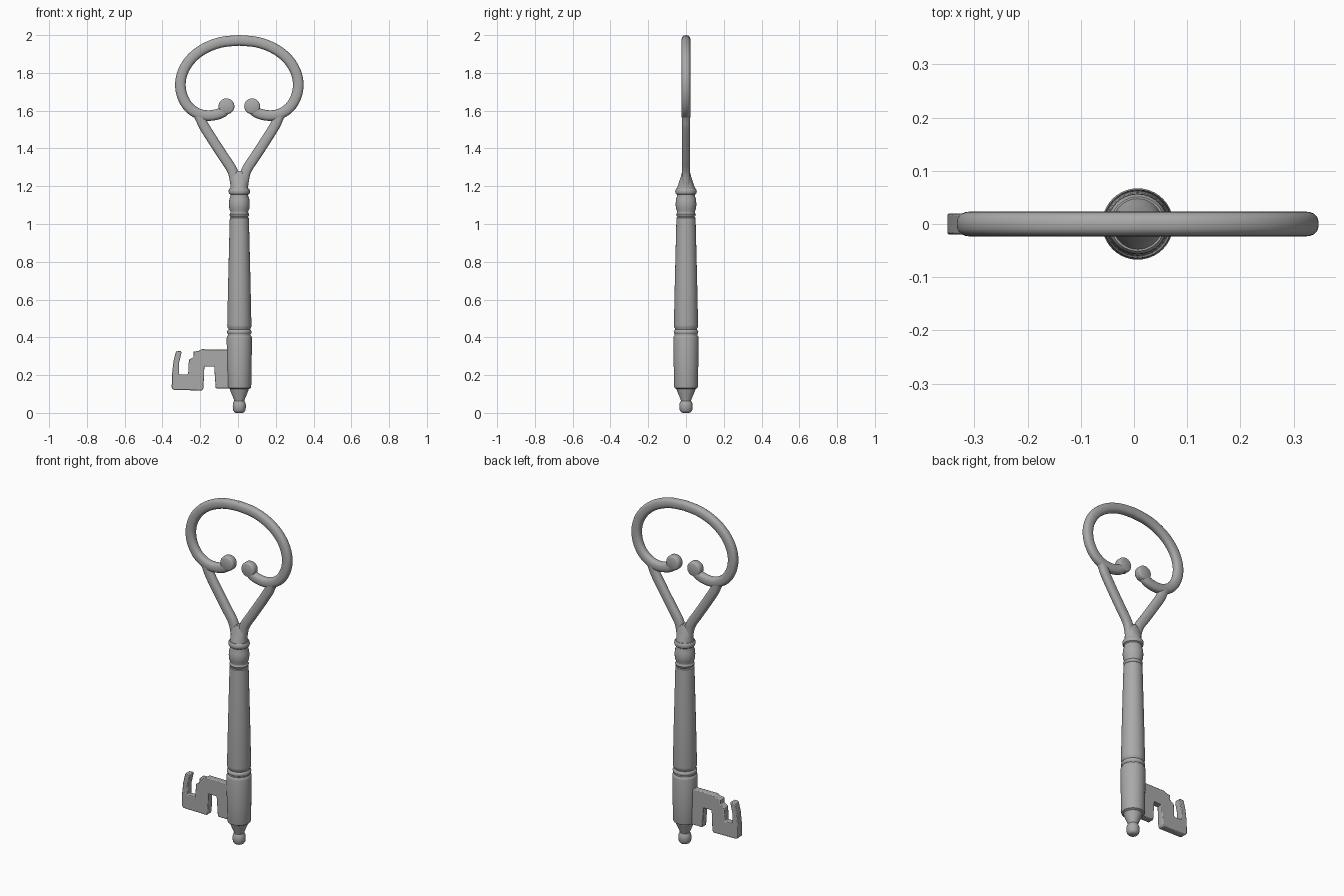
import bpy, bmesh, math
from mathutils import Vector

if "Cube" in bpy.data.objects:
    bpy.data.objects.remove(bpy.data.objects["Cube"])

CX = 0.007  # axis of the key shaft
metal = bpy.data.materials.new("grey_metal")
metal.diffuse_color = (0.4, 0.4, 0.4, 1)
metal.use_nodes = True
metal.node_tree.nodes["Principled BSDF"].inputs["Base Color"].default_value = metal.diffuse_color


def finish(name, bm, angle=35):
    bmesh.ops.recalc_face_normals(bm, faces=bm.faces[:])
    me = bpy.data.meshes.new(name)
    bm.to_mesh(me)
    bm.free()
    ob = bpy.data.objects.new(name, me)
    bpy.context.collection.objects.link(ob)
    me.materials.append(metal)
    bpy.ops.object.select_all(action='DESELECT')
    ob.select_set(True)
    bpy.context.view_layer.objects.active = ob
    bpy.ops.object.shade_smooth_by_angle(angle=math.radians(angle))
    return ob


def skin(bm, rings):
    """Bridge rings of points and cap both ends."""
    vs = [[bm.verts.new(p) for p in r] for r in rings]
    n = len(vs[0])
    for a, b in zip(vs, vs[1:]):
        for i in range(n):
            j = (i + 1) % n
            bm.faces.new((a[i], a[j], b[j], b[i]))
    bm.faces.new(vs[0])
    bm.faces.new(vs[-1])


def lathe(name, profile, n=40):
    """Profile rows: z, x radius, y radius."""
    bm = bmesh.new()
    ang = [2 * math.pi * i / n for i in range(n)]
    skin(bm, [[(CX + rx * math.cos(t), ry * math.sin(t), z) for t in ang]
              for z, rx, ry in profile])
    return finish(name, bm)


def spline(pts, steps=8):
    """Catmull-Rom through 2D points."""
    p = [Vector(q) for q in pts]
    p = [2 * p[0] - p[1]] + p + [2 * p[-1] - p[-2]]
    out = []
    for i in range(1, len(p) - 2):
        a, b, c, d = p[i - 1:i + 3]
        for k in range(steps):
            t = k / steps
            out.append(0.5 * (2 * b + (c - a) * t + (2 * a - 5 * b + 4 * c - d) * t * t
                              + (3 * b - a - 3 * c + d) * t ** 3))
    return out + [p[-2]]


def sweep(name, path, hw, hy, side, n=20):
    """Sweep a rounded bar section along an x-z path on one side."""
    rings = []
    for i, q in enumerate(path):
        t = (path[min(i + 1, len(path) - 1)] - path[max(i - 1, 0)]).normalized()
        nx, nz = -t.y, t.x
        ring = []
        for k in range(n):
            a = 2 * math.pi * k / n
            c, s = math.cos(a), math.sin(a)
            u = hw * math.copysign(abs(c) ** 0.8, c)
            v = hy * math.copysign(abs(s) ** 0.8, s)
            ring.append((CX + side * (q.x + nx * u), v, q.y + nz * u))
        rings.append(ring)
    bm = bmesh.new()
    skin(bm, rings)
    return finish(name, bm, 50)


# turned shaft with tip, collars and bead
shaft = [(0, .018), (.004, .026), (.014, .033), (.035, .035), (.052, .033), (.064, .027),
         (.072, .029), (.115, .047), (.126, .050), (.132, .061), (.14, .063), (.25, .065),
         (.395, .067), (.405, .065), (.411, .060), (.417, .060), (.422, .064), (.43, .065),
         (.437, .062), (.441, .057), (.446, .058), (.453, .063), (.465, .064), (.7, .059),
         (1.02, .051), (1.033, .050), (1.037, .045), (1.043, .050), (1.052, .052),
         (1.06, .047), (1.066, .047), (1.08, .053), (1.105, .055), (1.13, .053), (1.148, .047),
         (1.155, .047), (1.16, .054), (1.17, .057), (1.18, .056), (1.188, .051)]
lathe("shaft", [(z, r, r) for z, r in shaft])

# neck flattening from round shaft to fork
lathe("fork_neck", [(1.18, .048, .050), (1.2, .046, .044), (1.22, .047, .037),
                    (1.245, .050, .029), (1.265, .042, .024), (1.28, .02, .019)])

# half outline of the bow: elliptical arc, then the inward curl
arc = [(.312 * math.sin(a) ** .95, 1.735 + .237 * math.cos(a))
       for a in [math.pi / 2 * i / 6 for i in range(6)]]
curl = [(.312, 1.735), (.300, 1.672), (.266, 1.617), (.215, 1.583), (.165, 1.574),
        (.115, 1.581), (.083, 1.597), (.068, 1.62)]
bow_path = spline(arc + curl)
bow_path[0] = Vector((0, 1.972))
bow_path.insert(0, Vector((-.004, 1.972)))
arm_path = spline([(.02, 1.18), (.022, 1.22), (.038, 1.285), (.086, 1.36),
                   (.14, 1.443), (.188, 1.52), (.206, 1.56), (.222, 1.59)])

for side, label in ((-1, "left"), (1, "right")):
    sweep("bow_" + label, bow_path, .028, .0235, side)
    sweep("fork_arm_" + label, arm_path, .027, .022, side)
    # round scroll end
    bm = bmesh.new()
    rings = []
    for y, r in ((-.0235, .033), (-.021, .038), (-.014, .042),
                 (.014, .042), (.021, .038), (.0235, .033)):
        rings.append([(CX + side * .068 + r * math.cos(t), y, 1.623 + r * math.sin(t))
                      for t in [2 * math.pi * i / 28 for i in range(28)]])
    skin(bm, rings)
    finish("scroll_end_" + label, bm, 50)

# key bit: notched plate
outline = [(0, .336), (-.195, .337), (-.208, .328), (-.236, .325), (-.236, .295), (-.26, .282),
           (-.264, .204), (-.313, .204), (-.313, .26), (-.300, .317), (-.301, .329),
           (-.328, .327), (-.342, .272), (-.350, .2), (-.351, .132), (-.338, .121),
           (-.190, .119), (-.183, .130), (-.178, .246), (-.126, .246), (-.118, .130), (0, .130)]
bm = bmesh.new()
face = bm.faces.new([bm.verts.new((x, -.02, z)) for x, z in outline])
ext = bmesh.ops.extrude_face_region(bm, geom=[face])
bmesh.ops.translate(bm, vec=(0, .04, 0),
                    verts=[v for v in ext["geom"] if isinstance(v, bmesh.types.BMVert)])
bit = finish("key_bit", bm, 40)
bev = bit.modifiers.new("soft_edges", 'BEVEL')
bev.width = .004
bev.segments = 2
bev.limit_method = 'ANGLE'
